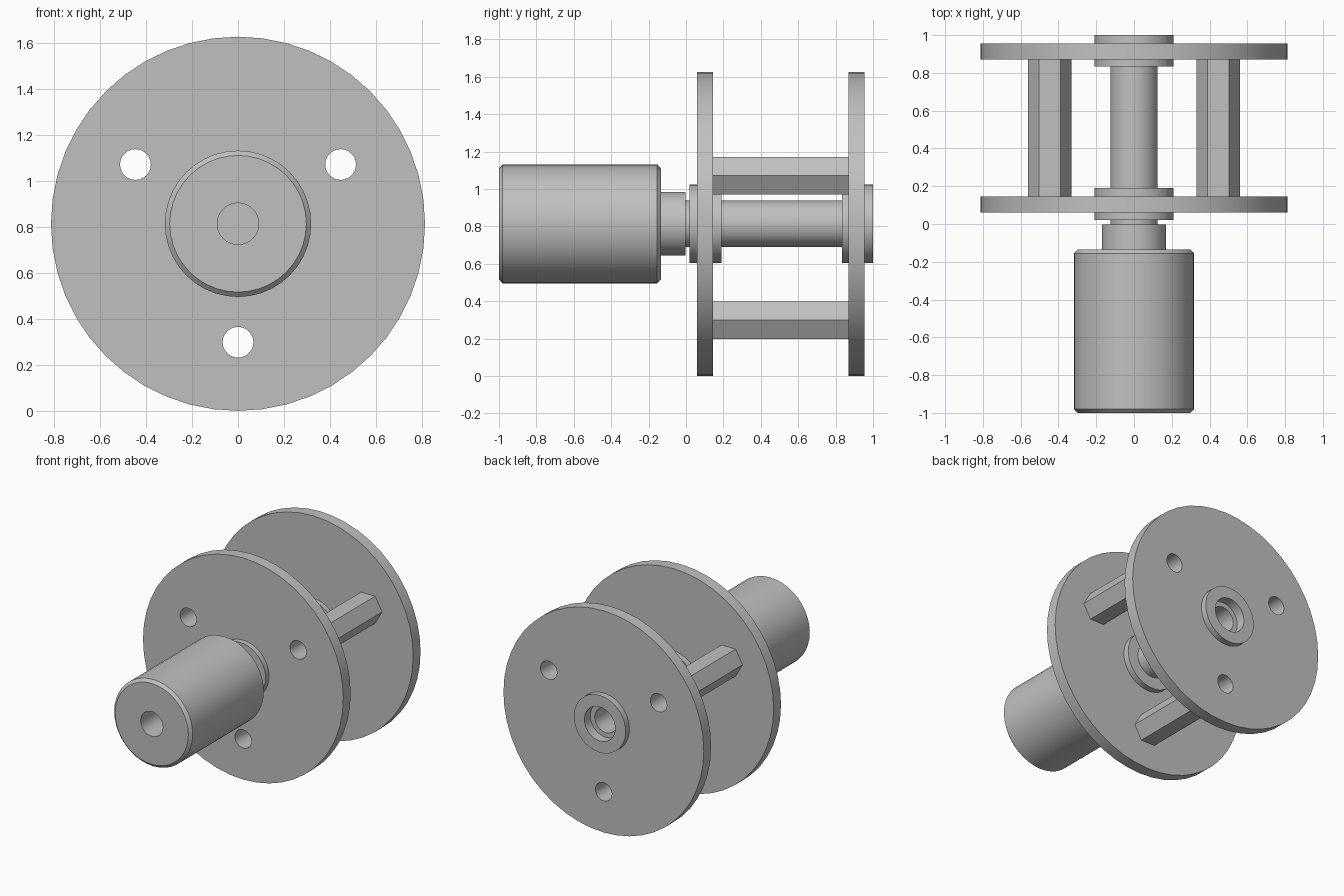
import bpy, bmesh
from math import sin, cos, pi, radians
from mathutils import Vector, Matrix

AXIS_Z = 0.814          # height of the common axle
HOLE_R = 0.067          # bolt holes
BOLT_CIRCLE = 0.515
BORE_R = 0.09

cube = bpy.data.objects.get("Cube")
if cube:
    bpy.data.objects.remove(cube, do_unlink=True)

metal = bpy.data.materials.new("grey_metal")
metal.use_nodes = True
colour = (0.53, 0.53, 0.53, 1)
metal.diffuse_color = colour
bsdf = next(n for n in metal.node_tree.nodes if n.type == "BSDF_PRINCIPLED")
bsdf.inputs["Base Color"].default_value = colour


def finish(name, bm):
    """Weld, orient, colour and smooth a part."""
    bmesh.ops.remove_doubles(bm, verts=bm.verts[:], dist=0.0001)
    bmesh.ops.recalc_face_normals(bm, faces=bm.faces[:])
    mesh = bpy.data.meshes.new(name)
    bm.to_mesh(mesh)
    bm.free()
    mesh.materials.append(metal)
    obj = bpy.data.objects.new(name, mesh)
    bpy.context.collection.objects.link(obj)
    bpy.ops.object.select_all(action="DESELECT")
    obj.select_set(True)
    bpy.context.view_layer.objects.active = obj
    bpy.ops.object.shade_smooth_by_angle(angle=radians(30))
    return obj


def turned(name, profile, closed=False, sides=40):
    """Revolve (radius, y) points about the axle."""
    bm = bmesh.new()
    verts = [bm.verts.new((r, y, AXIS_Z)) for r, y in profile]
    edges = [bm.edges.new(pair) for pair in zip(verts, verts[1:])]
    if closed:
        edges.append(bm.edges.new((verts[-1], verts[0])))
    bmesh.ops.spin(bm, geom=verts + edges, cent=(0, 0, AXIS_Z), axis=(0, 1, 0),
                   angle=2 * pi, steps=sides, use_duplicate=False)
    return finish(name, bm)


def ring(radius, sides, centre=(0, 0)):
    return [(centre[0] + radius * cos(2 * pi * i / sides),
             centre[1] + radius * sin(2 * pi * i / sides)) for i in range(sides)]


def plate(name, outlines, y0, y1, centre=(0, 0)):
    """Extrude a flat outline with holes between two y positions."""
    curve = bpy.data.curves.new(name + "_outline", "CURVE")
    curve.dimensions = "2D"
    curve.fill_mode = "BOTH"
    curve.extrude = (y1 - y0) / 2
    for points in outlines:
        spline = curve.splines.new("POLY")
        spline.points.add(len(points) - 1)
        for p, (x, y) in zip(spline.points, points):
            p.co = (x, y, 0, 1)
        spline.use_cyclic_u = True
    temp = bpy.data.objects.new(name + "_outline", curve)
    bpy.context.collection.objects.link(temp)
    evaluated = temp.evaluated_get(bpy.context.evaluated_depsgraph_get())
    bm = bmesh.new()
    bm.from_mesh(evaluated.to_mesh())
    evaluated.to_mesh_clear()
    bpy.data.objects.remove(temp, do_unlink=True)
    bpy.data.curves.remove(curve)
    move = Matrix.Translation((centre[0], (y0 + y1) / 2, AXIS_Z + centre[1]))
    bm.transform(move @ Matrix.Rotation(pi / 2, 4, "X"))
    return finish(name, bm)


bolts = [(BOLT_CIRCLE * cos(a), BOLT_CIRCLE * sin(a))
         for a in (radians(30), radians(150), radians(270))]

# End discs with bolt holes, and the flanged collars seated in them
disc = [ring(0.813, 48), ring(0.16, 32)] + [ring(HOLE_R, 24, b) for b in bolts]
for side, y0, c0, c1 in (("front", 0.06, 0.02, 0.19), ("back", 0.87, 0.835, 1.0)):
    plate(side + "_disc", disc, y0, y0 + 0.085)
    turned(side + "_collar", [(0.125, c0), (0.21, c0), (0.21, c1), (0.125, c1)], True)

# Hollow hexagonal spacers between the discs
for place, b in zip(("left", "right", "bottom"), bolts):
    plate(place + "_spacer", [ring(0.115, 6), ring(HOLE_R, 24)], 0.145, 0.87, b)

# Hollow axle, recessed in the back collar
turned("axle", [(0, -0.01), (0.125, -0.01), (0.125, 0.93), (BORE_R, 0.93),
                (BORE_R, 0.02), (0, 0.02)])

# Chamfered handle with a neck and a blind bore in its front
turned("handle", [(0, -0.4), (BORE_R, -0.4), (BORE_R, -1), (0.297, -1),
                  (0.318, -0.98), (0.318, -0.155), (0.297, -0.135),
                  (0.17, -0.135), (0.17, -0.003), (0, -0.003)])
